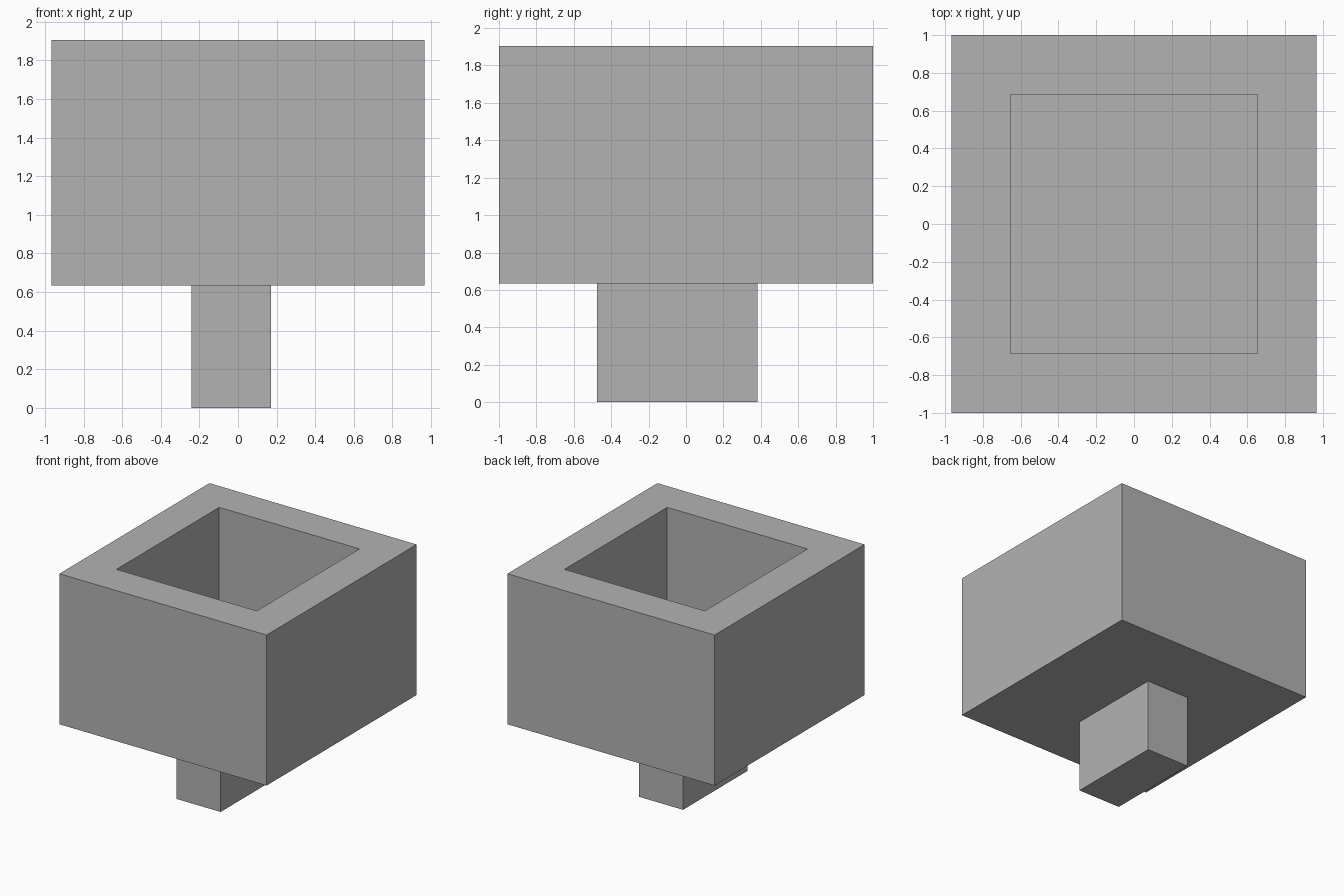
import bpy
import bmesh
from mathutils import Vector

default = bpy.data.objects.get("Cube")
if default:
    bpy.data.objects.remove(default, do_unlink=True)

# Single plain grey
grey = bpy.data.materials.new("plain grey")
grey.use_nodes = True
colour = (0.45, 0.45, 0.45, 1)
grey.diffuse_color = colour
grey.node_tree.nodes["Principled BSDF"].inputs["Base Color"].default_value = colour


def box(name, low, high, cavity=None):
    """Box between two corners; cavity = (x half, y half, depth) cut from the top."""
    low, high = Vector(low), Vector(high)
    bm = bmesh.new()
    bmesh.ops.create_cube(bm, size=1)
    bmesh.ops.scale(bm, vec=high - low, verts=bm.verts)
    bmesh.ops.translate(bm, vec=(low + high) / 2, verts=bm.verts)
    if cavity:
        x, y, depth = cavity
        bm.normal_update()
        top = max(bm.faces, key=lambda f: f.normal.z)
        # Inset the rim, then sink the opening to the floor
        bmesh.ops.inset_region(bm, faces=[top], thickness=0.1)
        for v in top.verts:
            v.co.x = x if v.co.x > 0 else -x
            v.co.y = y if v.co.y > 0 else -y
        floor = bmesh.ops.extrude_discrete_faces(bm, faces=[top])["faces"][0]
        bmesh.ops.translate(bm, vec=(0, 0, -depth), verts=floor.verts)
        bmesh.ops.recalc_face_normals(bm, faces=bm.faces)
    mesh = bpy.data.meshes.new(name)
    bm.to_mesh(mesh)
    bm.free()
    mesh.materials.append(grey)
    obj = bpy.data.objects.new(name, mesh)
    bpy.context.collection.objects.link(obj)
    return obj


# Open-topped container
box("container", (-0.967, -1, 0.635), (0.967, 1, 1.905), cavity=(0.655, 0.685, 0.955))

# Off-centre stem underneath
box("stem", (-0.24, -0.477, 0), (0.172, 0.382, 0.635))
